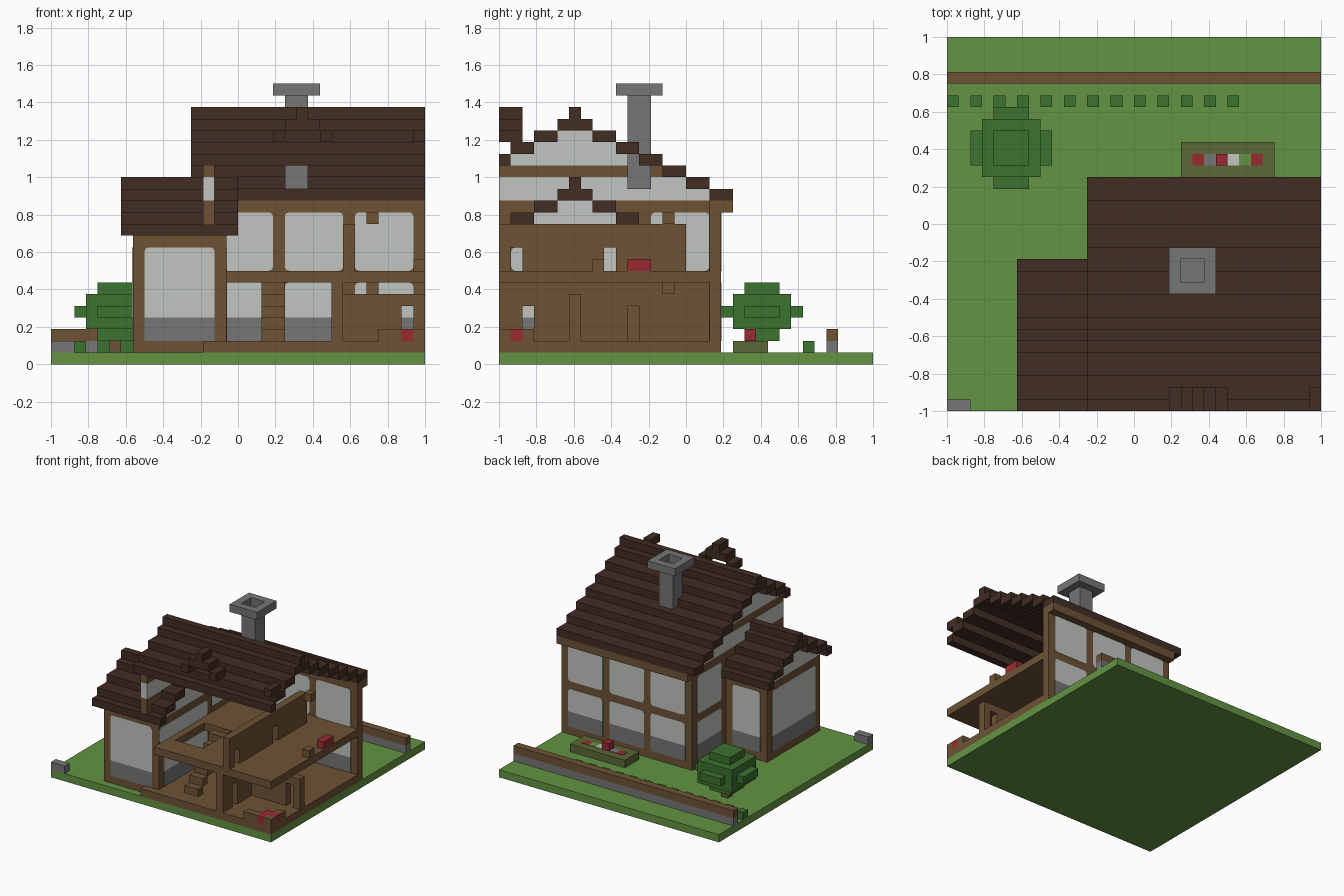
import bpy, bmesh
from mathutils import Vector

default_cube = bpy.data.objects.get("Cube")
if default_cube:
    bpy.data.objects.remove(default_cube, do_unlink=True)

UNIT = 1 / 16   # one block of the grid
PROUD = 0.05    # how far infill stands out of its frame, in blocks


def make_material(name, hex_colour):
    channels = [int(hex_colour[n:n + 2], 16) / 255 for n in (0, 2, 4)]
    linear = [c / 12.92 if c < 0.04 else ((c + 0.055) / 1.055) ** 2.4 for c in channels]
    material = bpy.data.materials.new(name)
    material.use_nodes = True
    material.diffuse_color = (*linear, 1)
    material.node_tree.nodes["Principled BSDF"].inputs["Base Color"].default_value = (*linear, 1)
    return material


GRASS = make_material("grass green", "639442")
TIMBER = make_material("timber brown", "6d5335")
TILE = make_material("roof dark brown", "422d24")
PLASTER = make_material("plaster white", "c2c5c1")
STONE = make_material("stone grey", "777677")
LEAF = make_material("leaf green", "3c722e")
RED = make_material("cloth red", "982b31")
SOIL = make_material("planter olive", "5a6836")


def add_box(bm, x, y, z):
    """Add a box from three (low, high) block ranges; return its vertices."""
    verts = bmesh.ops.create_cube(bm, size=1)["verts"]
    for v in verts:
        v.co = Vector([(a + b) / 2 + c * (b - a) for (a, b), c in zip((x, y, z), v.co)])
    return verts


def finish(name, bm, *materials):
    for v in bm.verts:
        v.co = v.co * UNIT - Vector((1, 1, 0))
    mesh = bpy.data.meshes.new(name)
    bm.to_mesh(mesh)
    bm.free()
    for material in materials:
        mesh.materials.append(material)
    obj = bpy.data.objects.new(name, mesh)
    bpy.context.collection.objects.link(obj)
    return obj


def blocks(name, material, *ranges):
    bm = bmesh.new()
    for x, y, z in ranges:
        add_box(bm, x, y, z)
    return finish(name, bm, material)


def infill(name, x, y, z, axis):
    """Plaster panel with eased corners and, at ground level, a stone foot."""
    bm = bmesh.new()
    spans = [x, y, z]
    spans[axis] = (spans[axis][0] - PROUD, spans[axis][1] + PROUD)
    add_box(bm, *spans)
    foot = z[0] < 4
    middle = sum(z) / 2
    corners = []
    for edge in bm.edges:
        start, end = (v.co for v in edge.verts)
        if abs(start[axis] - end[axis]) > 0.5 and abs((end - start).length - abs(start[axis] - end[axis])) < 0.01:
            if start.z > middle or not foot:
                corners.append(edge)
    bmesh.ops.bevel(bm, geom=corners, offset=0.35, segments=2, profile=0.5, affect='EDGES')
    if foot:
        bmesh.ops.bisect_plane(bm, geom=bm.verts[:] + bm.edges[:] + bm.faces[:],
                               plane_co=(0, 0, 4), plane_no=(0, 0, 1))
        for face in bm.faces:
            face.material_index = int(face.calc_center_median().z < 4)
    return finish(name, bm, PLASTER, STONE)


def stepped_roof(name, x, peak, steps, back):
    """Tile courses falling both ways from a ridge, cut off at the plot edge."""
    courses = [(x, (6, 7), (peak - 1, peak)), (x, (5, 8), (peak - 2, peak - 1))]
    for n in range(2, steps):
        z = (peak - 1 - n, peak - n)
        for low in (7 - 2 * n, 4 + 2 * n):
            span = (max(low, 0), min(low + 2, back))
            if span[1] > span[0]:
                courses.append((x, span, z))
    blocks(name, TILE, *courses)


def gable(name, x, peak, steps, beam=None):
    """Plaster triangle filling the inside of a stepped roof."""
    for n in range(2, steps):
        z = (peak - 1 - n, peak - n)
        blocks(f"{name}_course", TIMBER if n == beam else PLASTER,
               (x, (max(9 - 2 * n, 0), 4 + 2 * n), z))


# Plot
WHOLE = (0, 32)
blocks("lawn", GRASS, (WHOLE, WHOLE, (0, 1)))
blocks("garden_wall_base", STONE, (WHOLE, (28, 29), (1, 2)))
blocks("garden_wall_cap", TIMBER, (WHOLE, (28, 29), (2, 3)))
blocks("corner_stone", STONE, ((0, 2), (0, 1), (1, 2)))
blocks("hedge_plants", LEAF, *[((i, i + 1), (26, 27), (1, 2)) for i in range(0, 26, 2)])

# Tree
blocks("tree_trunk", TIMBER, ((5, 6), (22, 23), (1, 2)))
NARROW_X, NARROW_Y = (4, 7), (21, 24)
blocks("tree_crown", LEAF, ((3, 8), (20, 25), (3, 6)), (NARROW_X, NARROW_Y, (2, 7)),
       ((2, 9), NARROW_Y, (4, 5)), (NARROW_X, (19, 26), (4, 5)))

# Flower planter
blocks("planter", SOIL, ((20, 28), (20, 23), (1, 2)))
for n, paint in enumerate((RED, STONE, RED, PLASTER, GRASS, RED)):
    top = 3 if n == 2 else 2 + PROUD
    blocks("flower", paint, ((21 + n, 22 + n), (21, 22), (2, top)))

# Floors, with a stairwell in the upper one
blocks("ground_floor", TIMBER, ((13, 32), (0, 19), (1, 2)), ((7, 15), (1, 12), (1, 2)))
SLAB = (7, 8)
blocks("upper_floor", TIMBER, ((15, 32), (0, 3), SLAB), ((15, 32), (9, 18), SLAB),
       ((15, 16), (3, 9), SLAB), ((20, 32), (3, 9), SLAB))

# Main house walls
LOWER, UPPER = (2, 7), (8, 13)
blocks("back_wall_frame", TIMBER, ((13, 32), (18, 19), (1, 14)))
blocks("eave_beam", TIMBER, ((13, 32), (18, 20), (13, 14)))
for storey in (LOWER, UPPER):
    for start in (14, 20, 26):
        infill("back_infill", (start, start + 5), (18, 19), storey, 1)
    infill("side_infill", (13, 14), (13, 18), storey, 0)
blocks("side_wall_frame", TIMBER, ((13, 14), (12, 19), (1, 14)), ((13, 14), (0, 12), (12, 14)))
gable("main_gable", (13, 14), 22, 8, beam=5)

# Side wing walls
TALL = (1, 11)
blocks("wing_frame", TIMBER, ((7, 15), (1, 2), TALL), ((7, 15), (11, 12), TALL),
       ((7, 8), (1, 12), TALL), ((14, 15), (1, 12), TALL))
infill("wing_front_infill", (8, 14), (1, 2), (2, 10), 1)
infill("wing_back_infill", (8, 12), (11, 12), (2, 10), 1)
infill("wing_side_infill", (7, 8), (2, 11), (2, 10), 0)
infill("inner_lower_infill", (14, 15), (2, 11), LOWER, 0)
infill("inner_upper_infill", (14, 15), (1 + PROUD, 11), (8, 10), 0)
for start in (7, 14):
    gable("wing_gable", (start, start + 1), 16, 5)

# Roofs
stepped_roof("main_roof", (12, 32), 22, 8, 20)
stepped_roof("wing_roof", (6, 16), 16, 5, 13)
EDGE = (0, 2)
dormer = [((21, 22), EDGE, (20, 22)), ((31, 32), EDGE, (19, 20))]
for side in (-1, 1):
    for n in (1, 2):
        dormer.append(((21 + side * n, 22 + side * n), EDGE, (21 - n, 22 - n)))
blocks("dormer_ridge", TILE, *dormer)

# Chimney with an open cap
CAP = (23, 24)
blocks("chimney", STONE, ((20, 22), (11, 13), (15, 23)),
       ((19, 23), (10, 11), CAP), ((19, 23), (13, 14), CAP),
       ((19, 20), (11, 13), CAP), ((22, 23), (11, 13), CAP))


def partition(name, place, doors, length, z, lintel):
    """Inner wall along y with door gaps."""
    edges = [0] + [e for d in doors for e in (d, d + 1)] + [length]
    parts = [(place, (0, length), (lintel, z[1]))]
    for low, high in zip(edges[::2], edges[1::2]):
        parts.append((place, (low, high), (z[0], lintel)))
    blocks(name, TIMBER, *parts)


# Inner walls
partition("lower_partition", (24, 25), (2, 11), 18, LOWER, 5)
partition("upper_partition", (25, 26), (1, 9), 16, (8, 12), 10)
blocks("cross_partition", TIMBER, ((25, 32), (6, 7), (5, 6)),
       ((25, 30), (6, 7), (2, 5)), ((31, 32), (6, 7), (2, 5)))

# Stairs and furniture
blocks("stairs", TIMBER, *[((18, 20), (n, n + 1), (n, n + 1)) for n in range(2, 8)])
for ceiling in (7, 13):
    blocks("ceiling_lamp", TIMBER, ((27, 28), (14, 15), (ceiling - 1, ceiling)))
LOW = (2, 3)
blocks("bench", TIMBER, ((28, 30), (0, 1), LOW), ((31, 32), (2, 3), LOW), ((31, 32), (0, 1), LOW))
blocks("cushions", RED, ((30, 31), (0, 2), LOW), ((31, 32), (1, 2), LOW))
blocks("stool", TIMBER, ((31, 32), (8, 9), (8, 9)))
blocks("bed", RED, ((31, 32), (11, 13), (8, 9)))
